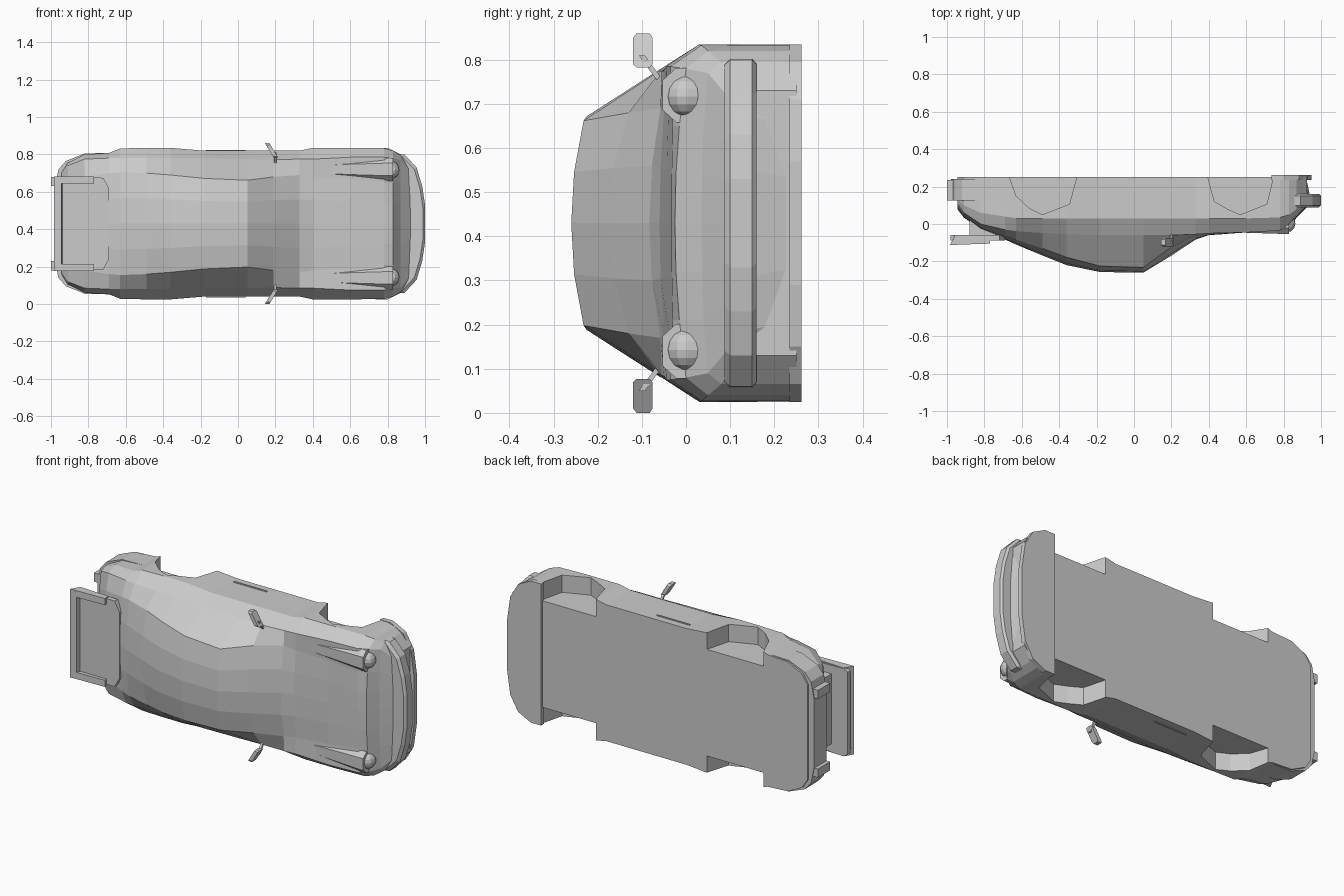
import bpy, bmesh
from mathutils import Vector

if "Cube" in bpy.data.objects:
    bpy.data.objects.remove(bpy.data.objects["Cube"])

ZC = 0.43  # the car lies on its side: length x, height -y, width z


def P(x, w, h):
    return Vector((x, -h, w + ZC))


def finish(bm, name):
    bmesh.ops.remove_doubles(bm, verts=bm.verts, dist=1e-5)
    bmesh.ops.recalc_face_normals(bm, faces=bm.faces)
    me = bpy.data.meshes.new(name)
    bm.to_mesh(me)
    bm.free()
    ob = bpy.data.objects.new(name, me)
    bpy.context.collection.objects.link(ob)
    return ob


def loft(name, rings):
    bm = bmesh.new()
    loops = [[bm.verts.new(p) for p in r] for r in rings]
    n = len(loops[0])
    for a, b in zip(loops, loops[1:]):
        for i in range(n):
            bm.faces.new((a[i], a[(i + 1) % n], b[(i + 1) % n], b[i]))
    bm.faces.new(loops[0])
    bm.faces.new(loops[-1])
    return finish(bm, name)


def plan(name, half, levels):
    """Mirrored (x, w) outline stacked at (h, scale-in) levels."""
    rings = []
    for h, inset in levels:
        right = [P(x - inset, w - abs(inset), h) for x, w in half]
        left = [P(x - inset, -w + abs(inset), h) for x, w in reversed(half)]
        rings.append(right + left)
    return loft(name, rings)


def prism(name, pts, w0, w1):
    """(x, h) outline extruded across the car."""
    return loft(name, [[P(x, w, h) for x, h in pts] for w in (w0, w1)])


def box(name, x0, x1, w0, w1, h0, h1):
    return prism(name, [(x0, h0), (x1, h0), (x1, h1), (x0, h1)], w0, w1)


# Body: x, side w, shoulder h, belt w, belt h, roof edge w, edge h, top h
stations = [
    (-0.945, .27, -.13, .26, -.11, .16, -.09, -.08),
    (-0.91, .325, -.10, .31, -.06, .21, -.045, -.035),
    (-0.82, .37, -.06, .345, .00, .25, .02, .03),
    (-0.69, .378, -.04, .35, .03, .27, .065, .083),
    (-0.63, .402, -.03, .35, .038, .275, .085, .11),
    (-0.49, .405, -.03, .35, .048, .27, .13, .168),
    (-0.36, .405, -.03, .35, .055, .26, .178, .22),
    (-0.18, .39, -.03, .348, .06, .242, .225, .257),
    (0.05, .39, -.03, .345, .06, .232, .232, .26),
    (0.19, .39, -.03, .342, .06, .25, .13, .175),
    (0.33, .39, -.03, .345, .055, .26, .058, .083),
    (0.40, .405, -.03, .345, .05, .25, .05, .06),
    (0.60, .405, -.03, .355, .045, .24, .04, .045),
    (0.78, .403, -.035, .355, .035, .22, .03, .033),
    (0.83, .39, -.05, .35, .0, .22, .015, .025),
    (0.87, .365, -.08, .34, -.05, .22, -.04, -.035),
    (0.925, .30, -.12, .28, -.10, .18, -.095, -.09),
]
rings = []
for x, ws, hs, wb, hb, we, he, ht in stations:
    half = [(ws, -.25), (ws, hs), (wb, hb), (we, he), (we * .5, he + .77 * (ht - he))]
    rings.append([P(x, w, h) for w, h in half] + [P(x, 0, ht)]
                 + [P(x, -w, h) for w, h in reversed(half)])
body = loft("car_body", rings)

# Wheel arch openings
arches = [
    [(-.67, -.30), (-.665, -.25), (-.63, -.15), (-.56, -.085), (-.49, -.05),
     (-.345, -.107), (-.307, -.25), (-.30, -.30)],
    [(.39, -.30), (.395, -.25), (.43, -.12), (.50, -.08), (.567, -.05),
     (.71, -.107), (.745, -.25), (.75, -.30)],
]
for pts in arches:
    for s in (1, -1):
        cut = prism("arch_cutter", pts, s * .305, s * .5)
        cut.hide_render = True
        mod = body.modifiers.new("arch", 'BOOLEAN')
        mod.operation = 'DIFFERENCE'
        mod.solver = 'EXACT'
        mod.object = cut
        bpy.context.view_layer.objects.active = body
        bpy.ops.object.modifier_apply(modifier=mod.name)
        bpy.data.objects.remove(cut)

# Bumpers and front lip
plan("front_bumper", [(.82, .375), (.89, .37), (.955, .30), (.985, .20), (1.0, .10)],
     [(-.16, .01), (-.15, 0), (-.10, 0), (-.087, .012)])
plan("front_lip", [(.735, .405), (.80, .405), (.88, .365), (.93, .28), (.95, .14)],
     [(-.262, 0), (-.235, 0)])
plan("front_valance", [(.76, .39), (.85, .37), (.90, .32), (.93, .24), (.94, .12)],
     [(-.25, .02), (-.155, 0)])
plan("rear_bumper", [(-.69, .378), (-.82, .375), (-.92, .335), (-.96, .29), (-.978, .20)],
     [(-.24, 0), (-.125, 0)])

# Spoiler: support, tray and raised rims
box("spoiler_support", -.88, -.74, -.20, .20, -.03, .07)
plan("spoiler_tray", [(-.69, .19), (-.72, .245), (-.96, .25), (-.98, .235)],
     [(.06, 0), (.088, 0)])
prism("spoiler_rear_rim", [(-.985, .112), (-.95, .062), (-.935, .07), (-.945, .112)],
      -.245, .245)

for s, side in ((1, "left"), (-1, "right")):
    prism(side + "_spoiler_rim", [(-.985, .112), (-.955, .062), (-.77, .07), (-.77, .105)],
          s * .215, s * .253)
    box(side + "_bumper_guard", -1.0, -.85, s * .20, s * .25, -.235, -.125)

    # Fender ridge: eight-sided tube growing toward the headlight
    fender = []
    for x, w, hc, r in ((.36, .29, .015, .03), (.60, .29, .003, .046),
                        (.80, .29, .0, .056), (.83, .29, .0, .056)):
        octo = [(1.1, .4), (.6, .95), (-.6, .95), (-1.1, .4),
                (-1.1, -.6), (-.7, -1), (.7, -1), (1.1, -.6)]
        fender.append([P(x, s * (w + a * r), hc + b * r) for a, b in octo])
    loft(side + "_fender_ridge", fender)

    # Headlight dome
    bpy.ops.mesh.primitive_uv_sphere_add(segments=12, ring_count=8, radius=.048,
                                         location=P(.815, s * .287, -.003))
    bpy.context.object.name = side + "_headlight"

    # Window sill trim
    box(side + "_sill_trim", -.17, .04, s * .385, s * .394, -.21, -.20)

    # Door mirror: angled plate with chamfered ends on a thin arm
    outline = [(.36, .076), (.353, .082), (.353, .112), (.36, .12),
               (.42, .12), (.43, .112), (.43, .082), (.42, .076)]
    mirror = [[P(.198 - (w - .36) * .6 + dx, s * (w - .0), h) for w, h in outline]
              for dx in (-.012, .012)]
    loft(side + "_mirror", mirror)
    loft(side + "_mirror_arm",
         [[P(.2 + a, s * w, h + b) for a, b in ((-.007, -.007), (.007, -.007), (.007, .007), (-.007, .007))]
          for w, h in ((.325, .06), (.38, .1))])
